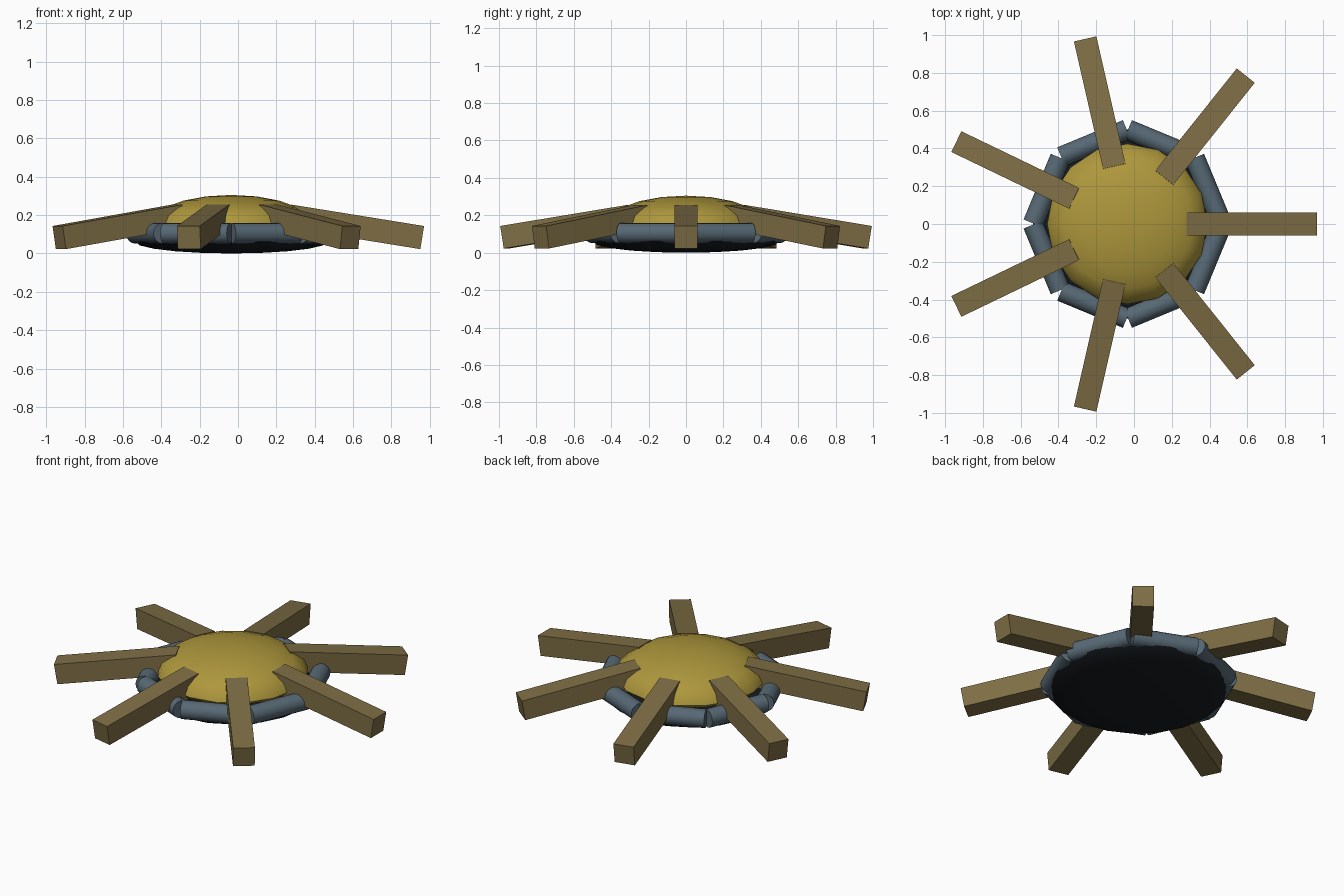
import bpy
from math import pi, sin, cos, radians
from mathutils import Vector

if "Cube" in bpy.data.objects:
    bpy.data.objects.remove(bpy.data.objects["Cube"])

CX = -0.035  # centre of the radial layout


def material(name, rgb):
    m = bpy.data.materials.new(name)
    m.diffuse_color = (*rgb, 1)
    m.use_nodes = True
    m.node_tree.nodes["Principled BSDF"].inputs["Base Color"].default_value = m.diffuse_color
    return m


GOLD = material("gold", (0.42, 0.31, 0.045))
BRONZE = material("bronze", (0.21, 0.155, 0.06))
STEEL = material("steel", (0.095, 0.14, 0.175))
BLACK = material("black", (0.008, 0.011, 0.014))


def finish(name, mat, smooth=True):
    ob = bpy.context.object
    ob.name = name
    ob.data.materials.append(mat)
    bpy.ops.object.transform_apply(location=False, rotation=False, scale=True)
    if smooth:
        bpy.ops.object.shade_smooth_by_angle(angle=radians(40))
    return ob


def flat_sphere(name, radius, height, z, mat, segments):
    bpy.ops.mesh.primitive_uv_sphere_add(segments=segments, ring_count=10,
                                         radius=1, location=(CX, 0, z))
    bpy.context.object.scale = (radius, radius, height)
    return finish(name, mat)


# Dark lens-shaped underside
flat_sphere("base_pad", 0.5, 0.06, 0.06, BLACK, 20)

# Domed top, its hidden lower half flattened to stay inside the base
dome = flat_sphere("dome", 0.425, 0.155, 0.15, GOLD, 16)
for v in dome.data.vertices:
    if v.co.z < 0:
        v.co.z *= 0.45

# Ring of eight straight tubes
for i in range(8):
    a = (i + 0.5) * pi / 4
    bpy.ops.mesh.primitive_cylinder_add(
        vertices=16, radius=0.054, depth=0.376,
        location=(CX + 0.463 * cos(a), 0.463 * sin(a), 0.105),
        rotation=(pi / 2, 0, a))
    finish(f"ring_tube_{i + 1}", STEEL)

# Seven square arms sloping down and outwards
TILT, LENGTH, THICK = 0.16, 0.70, 0.122
tip = Vector((1.005, 0, 0.143))  # top outer edge: radius and height
mid = tip - Vector((cos(TILT), 0, -sin(TILT))) * LENGTH / 2 \
          - Vector((sin(TILT), 0, cos(TILT))) * THICK / 2
for i in range(7):
    a = i * 2 * pi / 7
    bpy.ops.mesh.primitive_cube_add(
        size=1, location=(CX + mid.x * cos(a), mid.x * sin(a), mid.z),
        rotation=(0, TILT, a))
    bpy.context.object.scale = (LENGTH, 0.122, THICK)
    finish(f"arm_{i + 1}", BRONZE, smooth=False)
